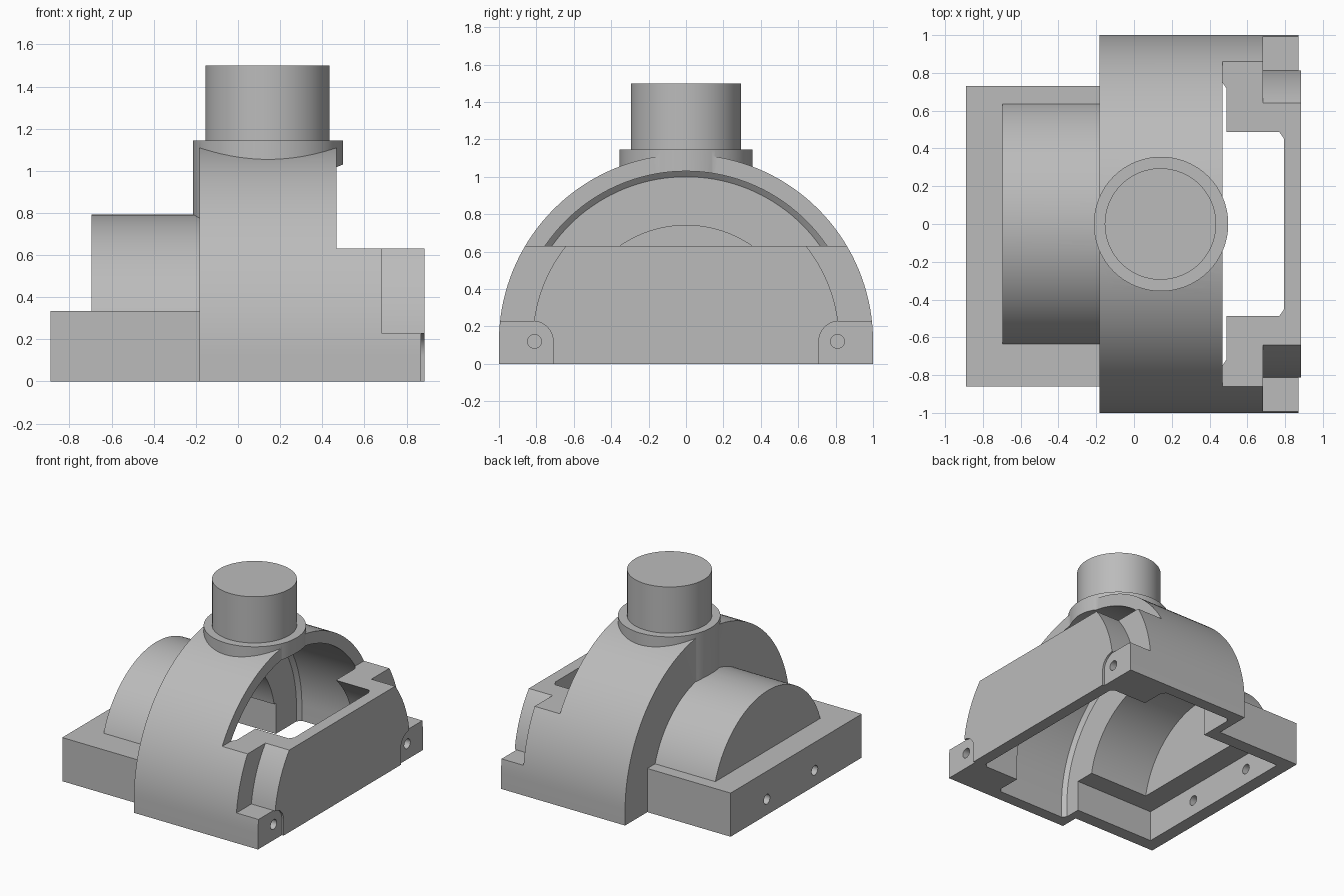
import bpy, bmesh, math
from mathutils import Matrix

cube = bpy.data.objects.get("Cube")
if cube:
    bpy.data.objects.remove(cube)

AXIS_Z = 0.12      # height of the long axis of all arches
SEGMENTS = 72      # arc steps over a half turn
LOW = -0.2         # solids start below the floor and are trimmed flat later

grey = bpy.data.materials.new("light grey")
grey.use_nodes = True
grey.diffuse_color = (0.5, 0.5, 0.5, 1)
grey.node_tree.nodes["Principled BSDF"].inputs["Base Color"].default_value = (0.5, 0.5, 0.5, 1)


def make(name, bm):
    bmesh.ops.recalc_face_normals(bm, faces=bm.faces)
    mesh = bpy.data.meshes.new(name)
    bm.to_mesh(mesh)
    bm.free()
    mesh.materials.append(grey)
    obj = bpy.data.objects.new(name, mesh)
    bpy.context.collection.objects.link(obj)
    return obj


def loft(name, sections):
    """Join (x, outline of y-z points) sections along x and cap both ends."""
    bm = bmesh.new()
    rings = [[bm.verts.new((x, y, z)) for y, z in outline] for x, outline in sections]
    for a, b in zip(rings, rings[1:]):
        for i in range(len(a)):
            j = (i + 1) % len(a)
            bm.faces.new((a[i], a[j], b[j], b[i]))
    bm.faces.new(rings[0])
    bm.faces.new(rings[-1])
    return make(name, bm)


def arch_outline(r, bottom):
    """Half circle with straight legs, or a circle cap when bottom is above the axis."""
    start = math.asin(max(0, bottom - AXIS_Z) / r)
    steps = [math.pi * i / SEGMENTS for i in range(SEGMENTS + 1)]
    angles = [start] + [a for a in steps if start + 0.001 < a < math.pi - start - 0.001] + [math.pi - start]
    pts = [(r * math.cos(a), AXIS_Z + r * math.sin(a)) for a in angles]
    if bottom < AXIS_Z:
        pts = [(r, bottom)] + pts + [(-r, bottom)]
    return pts


def arch(name, rings, bottom=LOW):
    return loft(name, [(x, arch_outline(r, bottom)) for x, r in rings])


def box(name, x0, x1, y0, y1, z0, z1):
    outline = [(y0, z0), (y1, z0), (y1, z1), (y0, z1)]
    return loft(name, [(x0, outline), (x1, outline)])


def cylinder(name, r, length, centre, along_x=False, sides=96):
    bm = bmesh.new()
    turn = Matrix.Rotation(math.pi / 2, 4, 'Y') if along_x else Matrix()
    bmesh.ops.create_cone(bm, cap_ends=True, segments=sides, radius1=r, radius2=r,
                          depth=length, matrix=Matrix.Translation(centre) @ turn)
    return make(name, bm)


def combine(target, other, operation):
    mod = target.modifiers.new("combine", 'BOOLEAN')
    mod.operation = operation
    mod.solver = 'EXACT'
    mod.object = other
    bpy.context.view_layer.update()
    bpy.context.view_layer.objects.active = target
    bpy.ops.object.modifier_apply(modifier=mod.name)
    bpy.data.objects.remove(other)


def add(other):
    combine(housing, other, 'UNION')


def cut(other):
    combine(housing, other, 'DIFFERENCE')


# Main arched shell, with corner pockets leaving low mounting tabs
housing = arch("housing", [(-0.183, 1.0), (0.87, 1.0)])
cut(box("pocket", 0.683, 1.2, -1.2, 1.2, 0.228, 1.5))
add(arch("end_wall", [(0.6, 0.82), (0.885, 0.82)]))
cut(box("step", 0.468, 1.2, -1.2, 1.2, 0.63, 1.5))

# Low side base, side arch and the collar under the neck
add(box("side_base", -0.89, -0.14, -0.86, 0.73, LOW, 0.335))
add(arch("side_arch", [(-0.695, 0.672), (-0.14, 0.672)]))
add(cylinder("collar", 0.356, 0.525, (0.143, 0, 0.8825)))

# Hollow interior, with bevelled ends
cut(arch("main_cavity", [(-0.12, 0.88), (-0.095, 0.91), (0.465, 0.91), (0.49, 0.88)], -0.4))
cut(arch("opening", [(0.465, 0.91), (1.2, 0.91)], 0.63))
cut(arch("end_cavity", [(0.46, 0.705), (0.77, 0.705), (0.795, 0.68)], -0.4))
cut(arch("side_cavity", [(-0.62, 0.62), (-0.05, 0.62)], -0.4))
cut(box("base_cavity", -0.79, -0.05, -0.76, 0.63, -0.4, 0.235))

# Round-cornered screw seats and screw holes on the tabs
for side in (-1, 1):
    corner = [math.pi * (1 - i / 24) for i in range(13)]
    seat = [(0.71, -0.4)] + [(0.818 + 0.108 * math.cos(a), AXIS_Z + 0.108 * math.sin(a)) for a in corner]
    seat += [(1.2, 0.228), (1.2, -0.4)]
    seat = [(side * y, z) for y, z in seat]
    cut(loft("screw_seat", [(0.87, seat), (1.2, seat)]))
    cut(cylinder("tab_hole", 0.037, 0.6, (0.72, side * 0.81, AXIS_Z), True, 32))
    cut(cylinder("base_hole", 0.037, 0.3, (-0.85, side * 0.29, AXIS_Z), True, 32))

# Flat underside
cut(box("floor_trim", -2, 2, -2, 2, -1, 0))

# Solid round neck on the collar
neck = cylinder("neck", 0.295, 0.36, (0.14, 0, 1.32))

for obj in (housing, neck):
    bpy.ops.object.select_all(action='DESELECT')
    obj.select_set(True)
    bpy.context.view_layer.objects.active = obj
    bpy.ops.object.shade_smooth_by_angle(angle=math.radians(25))
